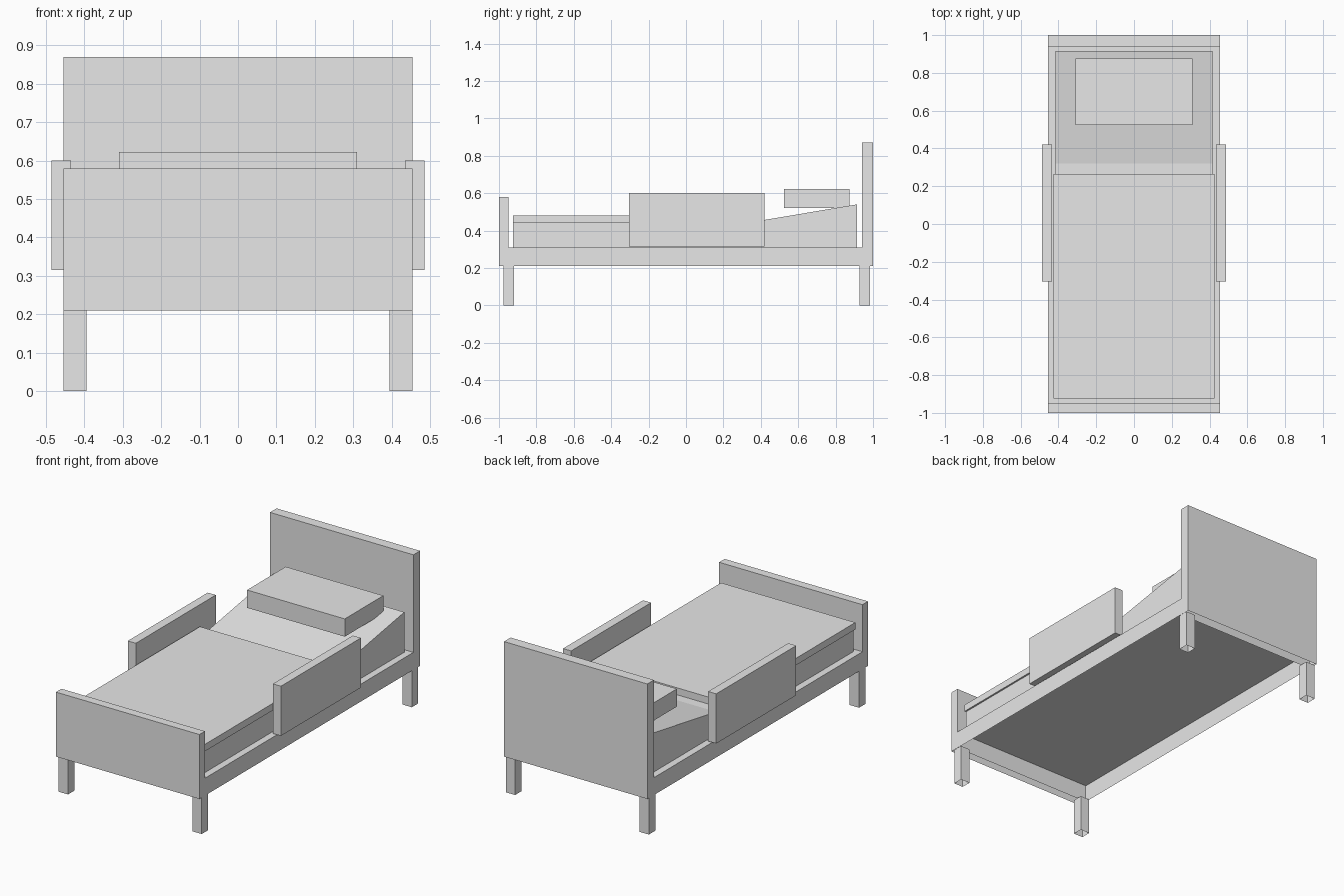
import bpy, bmesh

if "Cube" in bpy.data.objects:
    bpy.data.objects.remove(bpy.data.objects["Cube"])

mat = bpy.data.materials.new("plain light grey")
mat.diffuse_color = (0.8, 0.8, 0.8, 1.0)
mat.use_nodes = True
mat.node_tree.nodes["Principled BSDF"].inputs["Base Color"].default_value = mat.diffuse_color


def finish(bm, name):
    mesh = bpy.data.meshes.new(name)
    bm.to_mesh(mesh)
    bm.free()
    mesh.materials.append(mat)
    obj = bpy.data.objects.new(name, mesh)
    bpy.context.collection.objects.link(obj)
    return obj


def block(name, x, y, z, open_sides=()):
    """Box from (min, max) ranges; open_sides lists (axis, sign) faces to leave out."""
    bm = bmesh.new()
    bmesh.ops.create_cube(bm, size=1)
    for v in bm.verts:
        for i, (lo, hi) in enumerate((x, y, z)):
            v.co[i] = lo if v.co[i] < 0 else hi
    bm.normal_update()
    gone = [f for f in bm.faces for a, s in open_sides if f.normal[a] * s > 0.9]
    bmesh.ops.delete(bm, geom=gone, context='FACES')
    return finish(bm, name)


BOTTOM = (2, -1)

# Head and foot boards
block("headboard", (-0.455, 0.455), (0.94, 1.0), (0.21, 0.87), [BOTTOM])
block("footboard", (-0.455, 0.455), (-1.0, -0.95), (0.21, 0.58), [BOTTOM])

# Frame: shallow tray, hollow underneath
block("bed_frame", (-0.455, 0.455), (-0.95, 0.94), (0.21, 0.31),
      [BOTTOM, (1, 1), (1, -1)])

# Legs (open ends) and side guards, left and right
for side, s in (("left", -1), ("right", 1)):
    leg_x = sorted((s * 0.395, s * 0.454))
    block(side + "_front_leg", leg_x, (-0.977, -0.92), (0, 0.21), [BOTTOM, (2, 1)])
    block(side + "_back_leg", leg_x, (0.927, 0.985), (0, 0.21), [BOTTOM, (2, 1)])
    block(side + "_guard", sorted((s * 0.435, s * 0.486)), (-0.305, 0.42), (0.315, 0.60))

# Mattress with raised head end: side profile pushed across the width
bm = bmesh.new()
profile = [(-0.925, 0.31), (0.915, 0.31), (0.915, 0.54), (0.32, 0.44), (-0.925, 0.44)]
face = bm.faces.new([bm.verts.new((-0.415, y, z)) for y, z in profile])
ext = bmesh.ops.extrude_face_region(bm, geom=[face], use_keep_orig=True)
bmesh.ops.translate(bm, vec=(0.83, 0, 0),
                    verts=[g for g in ext["geom"] if isinstance(g, bmesh.types.BMVert)])
bmesh.ops.recalc_face_normals(bm, faces=bm.faces)
finish(bm, "mattress")

# Bedding
block("blanket", (-0.427, 0.425), (-0.925, 0.265), (0.44, 0.48))
block("pillow", (-0.31, 0.31), (0.525, 0.875), (0.52, 0.622))
